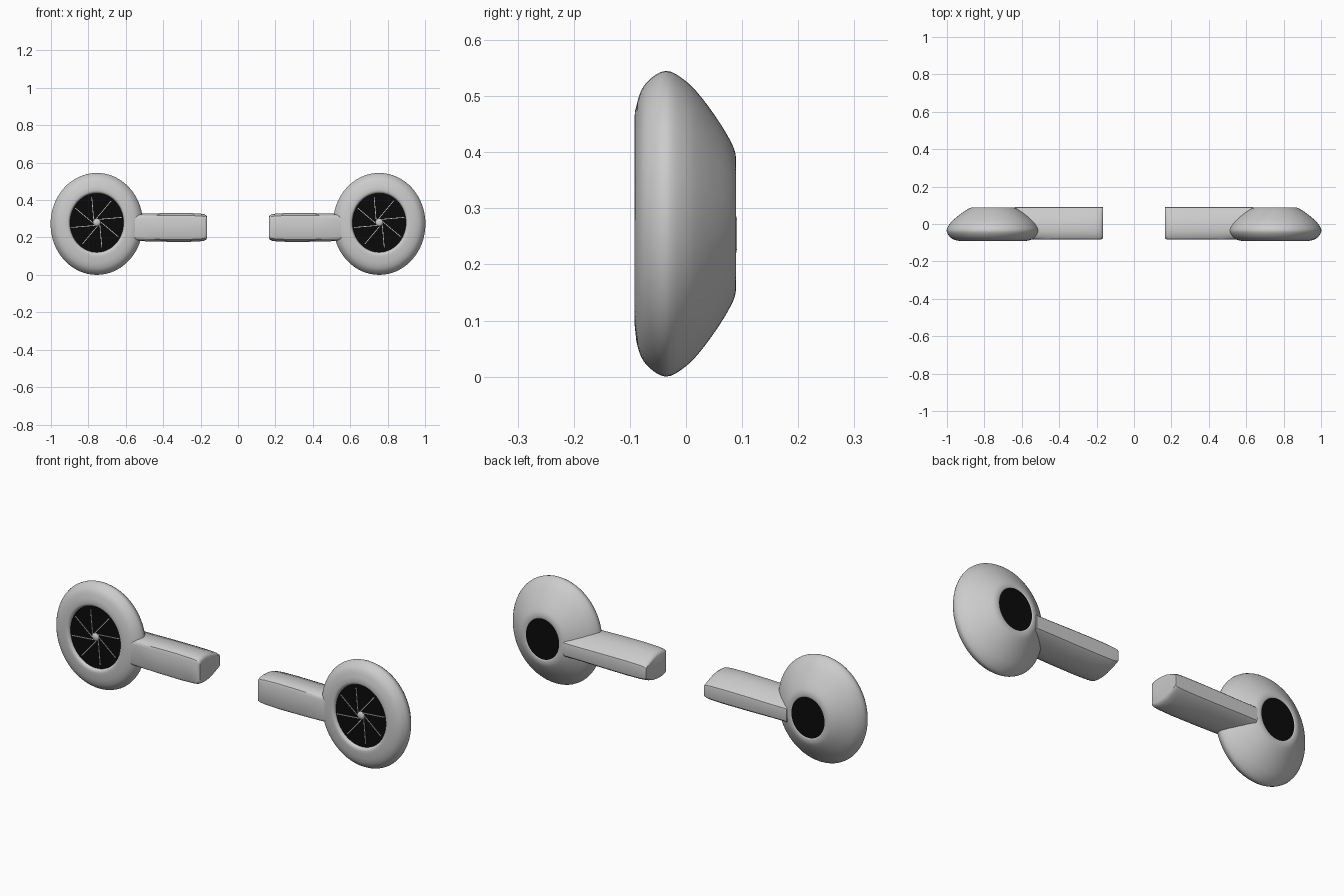
import bpy, bmesh
from math import sin, cos, pi, radians
from mathutils import Matrix, Vector

if "Cube" in bpy.data.objects:
    bpy.data.objects.remove(bpy.data.objects["Cube"])

CX, CZ, SQUASH = 0.755, 0.2725, 0.907   # pod centre, x/z ratio of its oval


def material(name, color):
    m = bpy.data.materials.new(name)
    m.diffuse_color = color
    m.use_nodes = True
    m.node_tree.nodes["Principled BSDF"].inputs["Base Color"].default_value = m.diffuse_color
    return m


black = material("black", (0.003, 0.003, 0.003, 1))


def finish(bm, name, mat=None, angle=40):
    bmesh.ops.recalc_face_normals(bm, faces=bm.faces)
    me = bpy.data.meshes.new(name)
    bm.to_mesh(me)
    bm.free()
    ob = bpy.data.objects.new(name, me)
    bpy.context.collection.objects.link(ob)
    if mat:
        me.materials.append(mat)
    bpy.ops.object.select_all(action='DESELECT')
    ob.select_set(True)
    bpy.context.view_layer.objects.active = ob
    bpy.ops.object.shade_smooth_by_angle(angle=radians(angle))
    return ob


def smooth_curve(pts, steps=4):
    """Catmull-Rom curve through the points."""
    p = [Vector(q) for q in [pts[0]] + pts + [pts[-1]]]
    out = []
    for a, b, c, d in zip(p, p[1:], p[2:], p[3:]):
        for i in range(steps):
            t = i / steps
            out.append(0.5 * (2 * b + (c - a) * t + (2 * a - 5 * b + 4 * c - d) * t * t
                              + (3 * b - a - 3 * c + d) * t ** 3))
    return out + [p[-1]]


def loft(bm, rings, closed_ends=False):
    rows = [[bm.verts.new(v) for v in r] for r in rings]
    n = len(rows[0])
    for a, b in zip(rows, rows[1:]):
        for i in range(n):
            j = (i + 1) % n
            bm.faces.new((a[i], a[j], b[j], b[i]))
    if closed_ends:
        bm.faces.new(rows[0])
        bm.faces.new(rows[-1])


def oval(cx, y, r, cz, n=64):
    return [(cx + SQUASH * r * cos(2 * pi * i / n), y, cz + r * sin(2 * pi * i / n))
            for i in range(n)]


# y, radius of the pod shell from front lip to rear outlet
POD = [(-0.07, 0.157), (-0.084, 0.160), (-0.092, 0.175), (-0.086, 0.220), (-0.070, 0.252),
       (-0.036, 0.2725), (0.0, 0.254), (0.03, 0.222), (0.06, 0.180), (0.08, 0.146),
       (0.088, 0.125), (0.088, 0.105), (0.078, 0.100)]

# y, half height of the arm section from front to back
ARM = [(-0.084, 0.050), (-0.079, 0.063), (-0.066, 0.071), (-0.04, 0.076), (-0.01, 0.075),
       (0.02, 0.069), (0.05, 0.057), (0.08, 0.042), (0.089, 0.034), (0.091, 0.025)]


def arm_ring(x, side, scale, front):
    half = [(max(y, front), h * scale) for y, h in ARM]
    return [(side * x, y, 0.2535 + h) for y, h in half] + \
           [(side * x, y, 0.2535 - h) for y, h in reversed(half)]


for label, s in (("left", -1), ("right", 1)):
    cx = s * CX

    # pod shell
    bm = bmesh.new()
    loft(bm, [oval(cx, y, r, CZ + (0.006 if y < -0.065 and r < 0.2 else 0))
              for y, r in smooth_curve(POD)])
    finish(bm, label + "_pod_shell", angle=60)

    # dark intake and outlet discs
    for part, y, r, cz in (("intake", -0.078, 0.160, CZ + 0.006), ("outlet", 0.087, 0.104, CZ)):
        bm = bmesh.new()
        bm.faces.new([bm.verts.new(v) for v in oval(cx, y, r, cz)])
        d = finish(bm, label + "_" + part + "_disc", black)
        if part == "outlet":
            d.data.flip_normals()

    # fan: thin blade edges, each set slightly off the radius
    bm = bmesh.new()
    for k in range(8):
        m = (Matrix.Translation((cx, -0.079, CZ + 0.008))
             @ Matrix.Rotation(radians(33 + 45 * k), 4, 'Y')
             @ Matrix.Translation((0.076, 0, 0.006))
             @ Matrix.Rotation(radians(7), 4, 'Y')
             @ Matrix.Diagonal((0.125, 0.004, 0.0035, 1)))
        bmesh.ops.create_cube(bm, size=1, matrix=m)
    finish(bm, label + "_fan_blades")

    # fan hub
    bm = bmesh.new()
    bmesh.ops.create_uvsphere(bm, u_segments=24, v_segments=12, radius=0.021,
                              matrix=Matrix.Translation((cx, -0.076, CZ + 0.008))
                              @ Matrix.Diagonal((1, 0.6, 1, 1)))
    finish(bm, label + "_fan_hub", angle=60)

    # arm reaching towards the middle, its outer end buried in the pod
    bm = bmesh.new()
    loft(bm, [arm_ring(x, s, k, f) for x, k, f in
              ((0.165, 0.74, -0.074), (0.169, 0.84, -0.079), (0.180, 0.93, -0.084),
               (0.205, 0.98, -0.084), (0.28, 1.02, -0.084), (0.42, 1.0, -0.084),
               (0.55, 0.95, -0.084), (0.635, 0.95, -0.05))], closed_ends=True)
    finish(bm, label + "_arm", angle=35)
